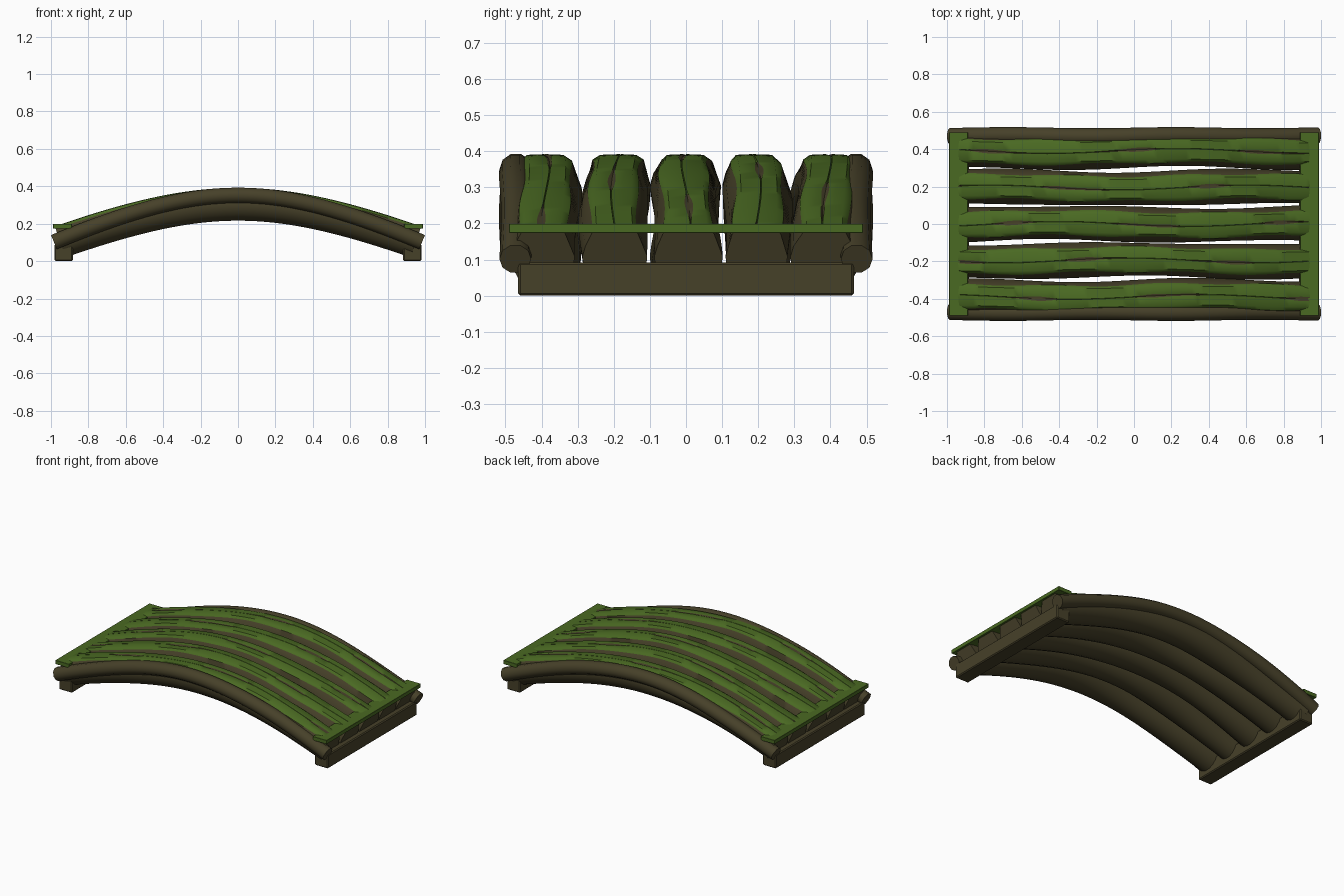
import bpy, bmesh, math
from mathutils import Vector

if "Cube" in bpy.data.objects:
    bpy.data.objects.remove(bpy.data.objects["Cube"])


def material(name, rgb):
    m = bpy.data.materials.new(name)
    m.diffuse_color = (*rgb, 1)
    m.use_nodes = True
    m.node_tree.nodes["Principled BSDF"].inputs["Base Color"].default_value = m.diffuse_color
    return m


BARK = material("dark bark", (0.062, 0.052, 0.022))
MOSS = material("moss green", (0.068, 0.142, 0.016))


def finish(bm, name, mats):
    bmesh.ops.recalc_face_normals(bm, faces=bm.faces)
    me = bpy.data.meshes.new(name)
    bm.to_mesh(me)
    bm.free()
    for m in mats:
        me.materials.append(m)
    ob = bpy.data.objects.new(name, me)
    bpy.context.collection.objects.link(ob)
    return ob


def smooth(ob, angle):
    bpy.ops.object.select_all(action='DESELECT')
    ob.select_set(True)
    bpy.context.view_layer.objects.active = ob
    bpy.ops.object.shade_smooth_by_angle(angle=math.radians(angle))


def sweep(name, section, mats, half, top, drop, steps, paint=None):
    """Sweep a cross-section of (y, height) points along the bridge arch."""
    bm = bmesh.new()
    rings = []
    for i in range(steps + 1):
        x = -half + 2 * half * i / steps
        r = math.sqrt(x * x + 0.64)
        slope = -drop * x / r
        normal = Vector((-slope, 0, 1)).normalized()
        centre = Vector((x, 0, top - drop * (r - 0.8)))
        rings.append([bm.verts.new(centre + normal * h + Vector((0, y, 0)))
                      for y, h in section(x)])
    n = len(rings[0])
    for i in range(steps):
        for j in range(n):
            k = (j + 1) % n
            f = bm.faces.new((rings[i][j], rings[i][k], rings[i + 1][k], rings[i + 1][j]))
            if paint:
                f.material_index = paint(j, -half + 2 * half * (i + 0.5) / steps)
    bm.faces.new(rings[0])
    bm.faces.new(rings[-1])
    smooth(finish(bm, name, mats), 40)


def crack(x, seed):
    """Half width of the open crack along the crown; zero or less is closed."""
    return 0.009 * math.sin(9 * x + 2.1 * seed) + 0.003 * math.sin(23 * x + seed)


def log(index):
    y0 = (index - 2) * 0.195
    seed = index * 1.7

    def section(x):
        sway = y0 + 0.007 * math.sin(4.5 * x + seed)
        rad = 0.091 + 0.005 * math.sin(6 * x + 2.3 * seed)
        c = max(crack(x, seed), 0.0015)
        mid = 0.006 * math.sin(5 * x + seed)
        edge = 0.066 + 0.005 * math.sin(11 * x + seed)
        # flattened mossy crown split by a crack
        pts = [(edge, 0.074), (0.05, 0.087), (mid + c, 0.089), (mid, 0.085),
               (mid - c, 0.089), (-0.05, 0.087), (-edge, 0.074)]
        # round bark underside
        for a in range(155, 386, 21):
            t = math.radians(a)
            pts.append((rad * math.cos(t), 0.088 * math.sin(t)))
        return [(sway + y, h) for y, h in pts]

    def paint(j, x):
        if j in (2, 3):
            return 0 if crack(x, seed) > 0.001 else 1
        return 1 if j < 6 else 0

    sweep(f"deck_log_{index + 1}", section, [BARK, MOSS], 0.95, 0.303, 0.455, 64, paint)


for i in range(5):
    log(i)


# thin side rails
def rail(name, side):
    def section(x):
        y0 = side * (0.471 + 0.003 * math.sin(7 * x))
        return [(y0 + 0.044 * math.cos(a * math.pi / 5), 0.043 * math.sin(a * math.pi / 5))
                for a in range(10)]
    sweep(name, section, [BARK], 0.984, 0.352, 0.535, 40)


rail("front_rail", -1)
rail("back_rail", 1)


def box(name, mat, x, z0, z1, width, length, bevel):
    bm = bmesh.new()
    bmesh.ops.create_cube(bm, size=1)
    for v in bm.verts:
        v.co = (x + v.co.x * width, v.co.y * length, (z0 + z1) / 2 + v.co.z * (z1 - z0))
    bmesh.ops.bevel(bm, geom=bm.edges[:], offset=bevel, segments=1, affect='EDGES')
    finish(bm, name, [mat])


# footing beams and mossy end boards
for side, word in ((-1, "left"), (1, "right")):
    box(word + "_footing", BARK, side * 0.932, 0, 0.092, 0.097, 0.93, 0.006)
    box(word + "_end_board", MOSS, side * 0.938, 0.174, 0.199, 0.1, 0.98, 0.001)
